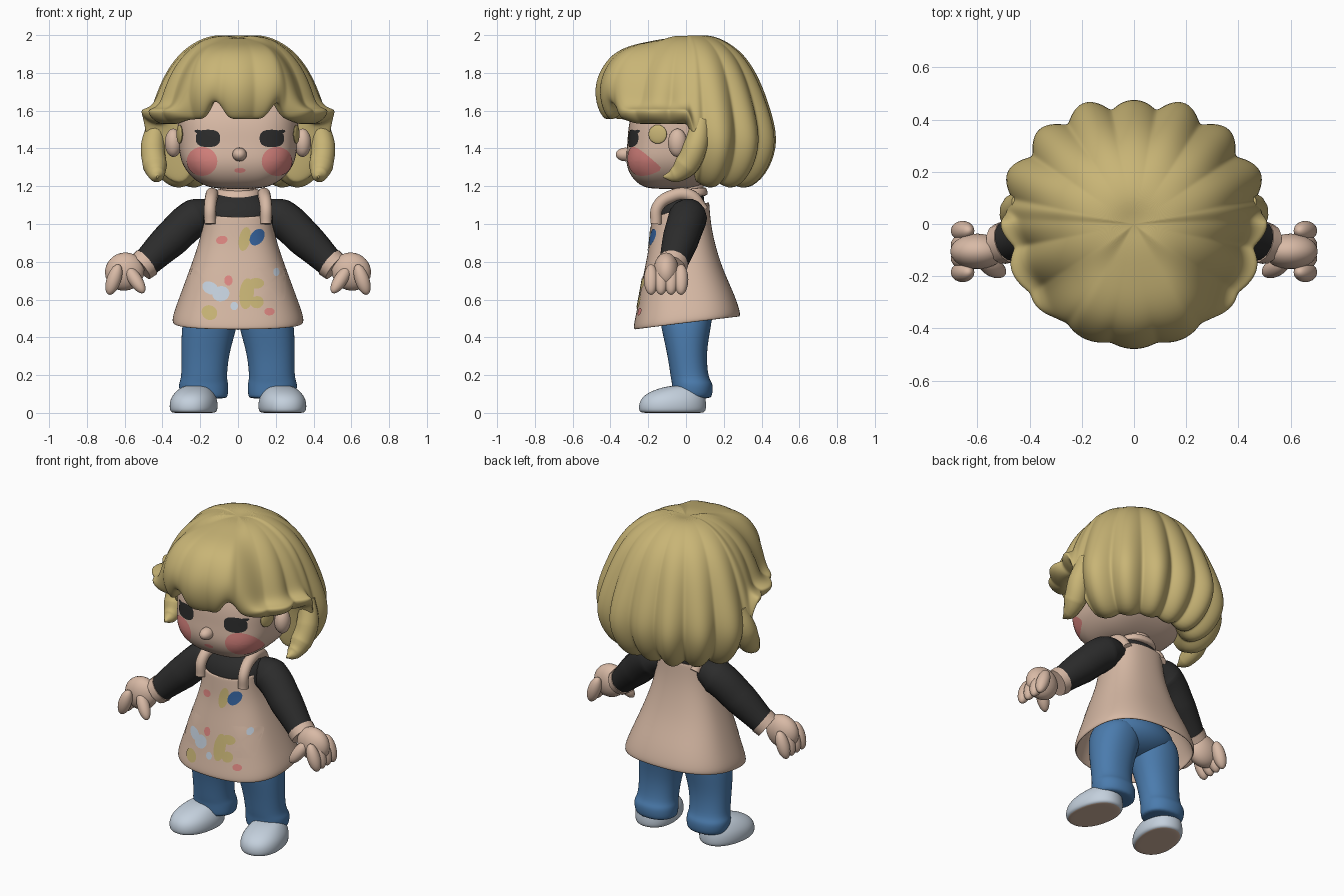
import bpy, bmesh, math
from mathutils import Vector
from mathutils.bvhtree import BVHTree

if "Cube" in bpy.data.objects:
    bpy.data.objects.remove(bpy.data.objects["Cube"])


def material(name, r, g, b):
    m = bpy.data.materials.new(name)
    m.use_nodes = True
    m.diffuse_color = (r, g, b, 1)
    bsdf = m.node_tree.nodes["Principled BSDF"]
    bsdf.inputs["Base Color"].default_value = (r, g, b, 1)
    bsdf.inputs["Roughness"].default_value = 0.8
    return m


BLOND = material("blond", 0.58, 0.46, 0.18)
SKIN = material("skin", 0.69, 0.49, 0.38)
LINEN = material("linen", 0.67, 0.48, 0.37)
CHARCOAL = material("charcoal", 0.025, 0.025, 0.025)
DENIM = material("denim", 0.07, 0.2, 0.42)
PALE = material("pale_blue", 0.55, 0.63, 0.72)
PINK = material("rose", 0.72, 0.24, 0.22)
INK = material("ink_blue", 0.035, 0.12, 0.33)


def finish(name, bm, mat, subdiv=0, solid=0):
    bmesh.ops.recalc_face_normals(bm, faces=bm.faces)
    mesh = bpy.data.meshes.new(name)
    bm.to_mesh(mesh)
    bm.free()
    mesh.materials.append(mat)
    mesh.shade_smooth()
    ob = bpy.data.objects.new(name, mesh)
    bpy.context.collection.objects.link(ob)
    if solid:
        mod = ob.modifiers.new("thickness", 'SOLIDIFY')
        mod.thickness, mod.offset = solid, -1
    if subdiv:
        mod = ob.modifiers.new("rounding", 'SUBSURF')
        mod.levels = mod.render_levels = subdiv
    return ob


def bridge(bm, a, b):
    n = len(a)
    for i in range(n):
        bm.faces.new((a[i], a[(i + 1) % n], b[(i + 1) % n], b[i]))


def squircle(angle, power):
    c, s = math.cos(angle), math.sin(angle)
    return (math.copysign(abs(c) ** (2 / power), c),
            math.copysign(abs(s) ** (2 / power), s))


# Stack of oval rings (z, rx, ry, cx, cy, tilt)
def loft(name, rings, mat, power=2.2, caps=True, solid=0, side=1, n=24):
    bm = bmesh.new()
    loops = []
    for z, rx, ry, cx, cy, tilt in rings:
        loop = []
        for i in range(n):
            u, v = squircle(math.tau * i / n, power)
            y = cy + ry * v
            loop.append(bm.verts.new((side * (cx + rx * u), y, z + tilt * y)))
        loops.append(loop)
    for a, b in zip(loops, loops[1:]):
        bridge(bm, a, b)
    if caps:
        bm.faces.new(loops[0])
        bm.faces.new(loops[-1])
    return finish(name, bm, mat, 2, solid)


def blob(name, pos, scale, mat, axis=None):
    bm = bmesh.new()
    bmesh.ops.create_uvsphere(bm, u_segments=24, v_segments=16, radius=1)
    ob = finish(name, bm, mat)
    ob.location, ob.scale = pos, scale
    if axis:
        ob.rotation_euler = Vector(axis).to_track_quat('Z', 'Y').to_euler()


def finger(name, a, b, r):
    a, b = Vector(a), Vector(b)
    blob(name, (a + b) / 2, (r, r, (b - a).length / 2 + r), SKIN, b - a)


# Tapered tube through points (x, y, z, radius)
def tube(name, points, mat, side=1):
    cu = bpy.data.curves.new(name, 'CURVE')
    cu.dimensions = '3D'
    cu.bevel_depth, cu.bevel_resolution = 1, 5
    cu.use_fill_caps = True
    sp = cu.splines.new('BEZIER')
    sp.bezier_points.add(len(points) - 1)
    for bp, (x, y, z, r) in zip(sp.bezier_points, points):
        bp.co, bp.radius = (side * x, y, z), r
        bp.handle_left_type = bp.handle_right_type = 'AUTO'
    cu.materials.append(mat)
    ob = bpy.data.objects.new(name, cu)
    bpy.context.collection.objects.link(ob)


# Thin painted oval laid onto the front of a surface
def plate(name, tree, x, z, rx, rz, mat, turn=0, power=2, lift=0.003):
    bm = bmesh.new()

    def drop(u, v):
        px = x + u * math.cos(turn) - v * math.sin(turn)
        pz = z + u * math.sin(turn) + v * math.cos(turn)
        hit, normal, _, _ = tree.ray_cast(Vector((px, -2, pz)), Vector((0, 1, 0)))
        if normal.y > 0:
            normal = -normal
        return bm.verts.new(hit + normal * lift)

    centre, last = drop(0, 0), None
    for k in range(1, 6):
        ring = []
        for i in range(28):
            u, v = squircle(math.tau * i / 28, power)
            ring.append(drop(u * rx * k / 5, v * rz * k / 5))
        if last:
            bridge(bm, last, ring)
        else:
            for i in range(28):
                bm.faces.new((centre, ring[i], ring[(i + 1) % 28]))
        last = ring
    finish(name, bm, mat)


# Head, neck, nose
head = loft("head", [
    (1.185, .10, .09, 0, -.09, 0), (1.2, .18, .155, 0, -.085, 0), (1.25, .255, .235, 0, -.06, 0),
    (1.33, .308, .29, 0, -.035, 0), (1.42, .316, .30, 0, -.012, 0), (1.5, .322, .31, 0, 0, 0),
    (1.6, .325, .31, 0, .02, 0), (1.72, .26, .25, 0, .03, 0), (1.8, .15, .15, 0, .03, 0)],
    SKIN, power=2.9)
loft("neck", [(z, .085, .085, 0, .01, 0) for z in (1.1, 1.18, 1.26)], SKIN)
blob("nose", (.008, -.32, 1.368), (.038, .052, .036), SKIN)

# Shirt and apron
loft("shirt", [
    (.7, .2, .14, 0, -.01, 0), (.9, .19, .14, 0, -.02, 0), (1.03, .2, .135, 0, -.03, 0),
    (1.1, .19, .12, 0, -.02, 0), (1.15, .14, .095, 0, 0, 0), (1.175, .09, .08, 0, .01, 0)], CHARCOAL)
loft("collar", [(1.135, .12, .108, 0, .005, .1), (1.15, .128, .112, 0, .005, .1),
                (1.18, .115, .1, 0, .01, .1), (1.185, .1, .09, 0, .01, .1)], SKIN)
apron = loft("apron", [
    (.475, .35, .285, 0, .005, .12), (.51, .35, .282, 0, .005, .12), (.6, .317, .257, 0, 0, .12),
    (.75, .262, .21, 0, -.02, .12), (.9, .208, .172, 0, -.025, .15), (1.0, .187, .16, 0, -.03, .2),
    (1.075, .182, .155, 0, -.03, .25), (1.085, .18, .153, 0, -.03, .25)],
    LINEN, power=2.5, caps=False, solid=.015)

# Hips
blob("hips", (0, 0, .56), (.26, .17, .12), DENIM)

for side, label in ((1, "left"), (-1, "right")):
    blob(label + "_ear", (side * .342, -.045, 1.43), (.045, .05, .075), SKIN)
    blob(label + "_sideburn", (side * .309, -.15, 1.475), (.05, .05, .012), BLOND, (side, -.25, 0))
    tube(label + "_strap", [(.148, -.16, 1.0, .03), (.148, -.15, 1.09, .032),
         (.14, -.08, 1.145, .034), (.135, .02, 1.15, .034), (.125, .09, 1.07, .032)], LINEN, side)
    # Sleeve and cuff
    tube(label + "_sleeve", [(.13, .02, 1.06, .07), (.22, .01, 1.035, .103),
         (.36, -.03, .915, .097), (.495, -.07, .785, .075)], CHARCOAL, side)
    tube(label + "_cuff", [(.482, -.068, .797, .082), (.515, -.078, .77, .078)], SKIN, side)
    # Hand
    blob(label + "_palm", (side * .6, -.105, .748), (.068, .1, .105), SKIN, (side, 0, -.5))
    for k in range(4):
        y = -.185 + .053 * k
        finger(f"{label}_finger_{k}", (side * .642, y, .75), (side * .672, y, .662), .038)
    finger(label + "_thumb", (side * .57, -.15, .745), (side * .518, -.18, .665), .036)
    # Trouser leg with rolled hem
    loft(label + "_trouser_leg", [
        (.075, .11, .09, .175, .03, 0), (.085, .128, .106, .18, .035, 0),
        (.16, .134, .11, .183, .035, 0), (.175, .12, .1, .18, .02, 0),
        (.3, .125, .102, .175, .005, 0), (.42, .143, .125, .158, 0, 0),
        (.52, .15, .145, .14, 0, 0), (.6, .12, .13, .12, 0, 0)], DENIM, side=side)
    # Shoe with a coloured sole
    shoe = loft(label + "_shoe", [
        (0, .08, .13, 0, 0, 0), (0, .115, .172, 0, 0, 0), (.02, .126, .182, 0, 0, 0),
        (.07, .124, .178, 0, .002, 0), (.11, .1, .15, 0, .02, 0),
        (.14, .07, .1, 0, .06, 0), (.145, .04, .05, 0, .07, 0)], PALE, side=side)
    shoe.data.materials.append(LINEN)
    for poly in shoe.data.polygons:
        poly.material_index = int(poly.center.z < .001)
    shoe.location = (side * .235, -.072, 0)
    shoe.rotation_euler.z = side * .18
    # Curled lock behind the ear
    tube(label + "_side_lock", [(.42, .08, 1.55, .05), (.45, .05, 1.41, .065),
         (.44, .0, 1.31, .065), (.43, -.06, 1.26, .042), (.425, -.12, 1.25, .006)], BLOND, side)

# Hair shell: three strand profiles (radius, z) blended around the head
FRINGE = [(.1, 1.985), (.2, 1.965), (.3, 1.945), (.39, 1.9), (.45, 1.815), (.477, 1.73),
          (.47, 1.64), (.44, 1.57), (.41, 1.545), (.35, 1.58), (.28, 1.7)]
TEMPLE = [(.1, 2.0), (.2, 1.975), (.3, 1.9), (.37, 1.8), (.41, 1.7), (.43, 1.635),
          (.47, 1.61), (.5, 1.605), (.475, 1.55), (.38, 1.505), (.31, 1.65)]
BACK = [(.1, 2.005), (.2, 1.98), (.31, 1.9), (.385, 1.78), (.435, 1.65), (.475, 1.52),
        (.485, 1.4), (.43, 1.26), (.33, 1.175), (.24, 1.21), (.2, 1.4)]


def ease(x, lo, hi):
    t = min(max((x - lo) / (hi - lo), 0), 1)
    return t * t * (3 - 2 * t)


def bump(x, centre, width):
    return math.exp(-((x - centre) / width) ** 2)


bm = bmesh.new()
columns, loops = 160, []
for row, (f, t, b) in enumerate(zip(FRINGE, TEMPLE, BACK)):
    grow = min(row / 6, 1)
    loop = []
    for i in range(columns):
        a = math.tau * i / columns - math.pi
        deg = math.degrees(a)
        to_temple, to_back = ease(abs(deg), 28, 55), ease(abs(deg), 91, 100)
        r, z = Vector(f).lerp(Vector(t), to_temple).lerp(Vector(b), to_back)
        lobe = abs(math.cos(8 * a))
        depth = .04 + .075 * ease(abs(deg), 50, 100)
        if row < 9:
            r *= 1 + depth * grow * (lobe - .6) - .05 * grow * bump(abs(deg), 180, 10)
        r *= 1 + .06 * math.sin(a) ** 2 * to_back
        hem = (row / 8) ** 4 if row < 9 else (1 if row == 9 else 0)
        notch = .12 * bump(deg, -16, 6) + .11 * bump(deg, 28, 6)
        z += hem * (.03 * (1 - lobe) * to_back + notch)
        loop.append(bm.verts.new((r * math.sin(a), -r * math.cos(a), z)))
    loops.append(loop)
for a, b in zip(loops, loops[1:]):
    bridge(bm, a, b)
crown = bm.verts.new((0, 0, 1.985))
for i in range(columns):
    bm.faces.new((crown, loops[0][i], loops[0][(i + 1) % columns]))
finish("hair", bm, BLOND, 2)

# Painted face
bpy.context.view_layer.update()
graph = bpy.context.evaluated_depsgraph_get()
face, cloth = BVHTree.FromObject(head, graph), BVHTree.FromObject(apron, graph)
for side, label in ((1, "left"), (-1, "right")):
    plate(label + "_eye", face, .01 + side * .168, 1.453, .064, .046, CHARCOAL, power=2.6)
    plate(label + "_lash", face, .01 + side * .215, 1.488, .024, .01, CHARCOAL, side * .2)
    plate(label + "_blush", face, .008 + side * .197, 1.332, .08, .076, PINK)
    plate(label + "_pocket", cloth, side * .165, .68, .085, .09, LINEN, power=6, lift=.002)
plate("mouth", face, .01, 1.285, .03, .013, PINK)

# Paint splashes on the apron
for k, (mat, x, z, rx, rz, turn) in enumerate([
        (PINK, -.085, .915, .03, .022, .2), (BLOND, .035, .92, .03, .064, -.2),
        (INK, .1, .93, .034, .048, -.6), (PALE, -.145, .66, .045, .032, -.5),
        (PALE, -.09, .63, .045, .04, .3), (PALE, -.02, .565, .02, .022, 0),
        (PALE, .2, .745, .016, .022, 0), (BLOND, -.15, .53, .042, .038, -.6),
        (BLOND, .045, .63, .038, .082, -.1), (BLOND, .095, .685, .042, .028, 0),
        (BLOND, .1, .585, .035, .032, .3), (PINK, -.05, .7, .022, .027, 0),
        (PINK, .165, .535, .027, .02, 0)]):
    plate(f"paint_splash_{k}", cloth, x, z, rx, rz, mat, turn, lift=.0035 + .0002 * k)
